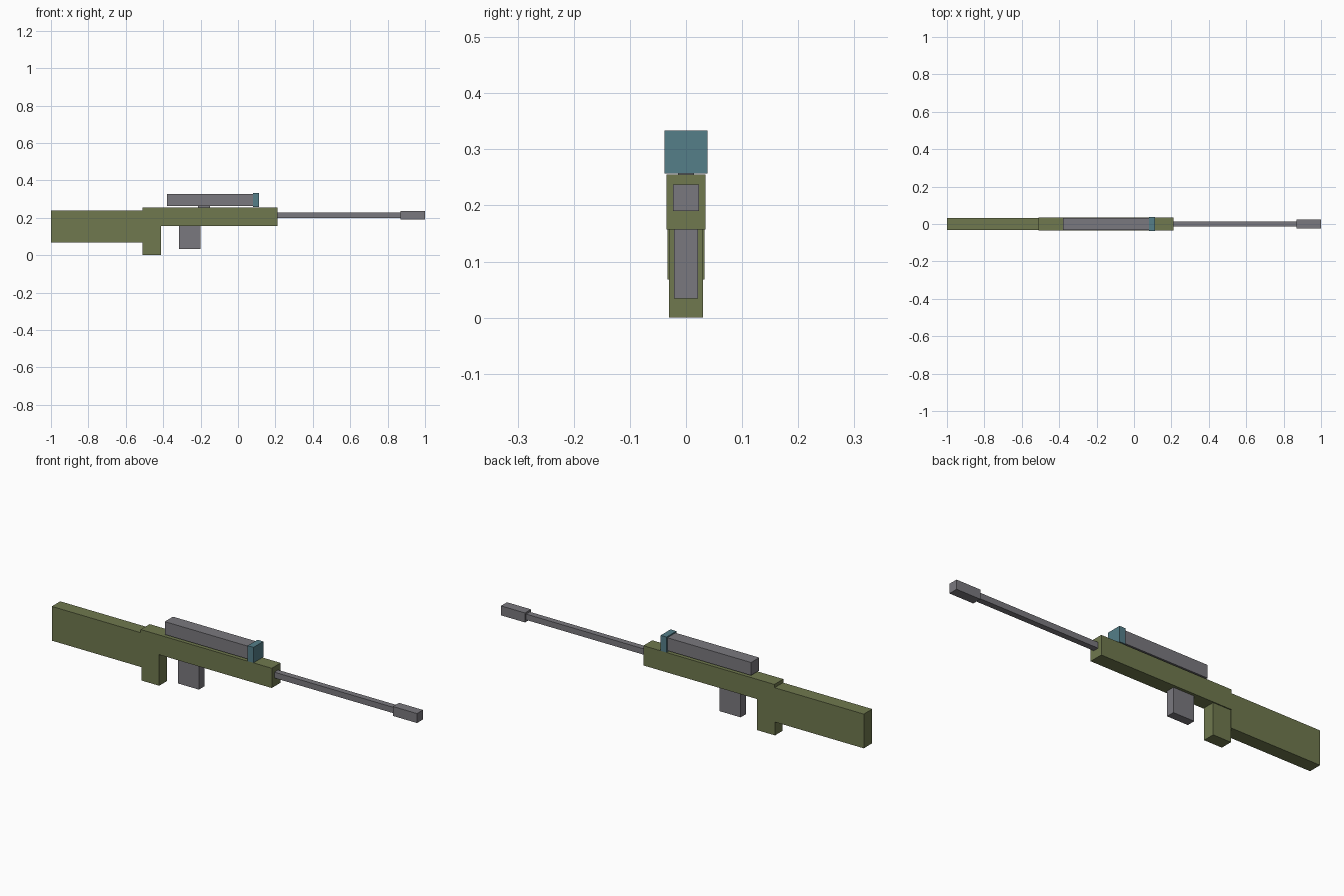
import bpy

cube = bpy.data.objects.get("Cube")
if cube:
    bpy.data.objects.remove(cube, do_unlink=True)


def material(name, rgb):
    mat = bpy.data.materials.new(name)
    mat.use_nodes = True
    colour = (*rgb, 1.0)
    mat.diffuse_color = colour
    mat.node_tree.nodes["Principled BSDF"].inputs["Base Color"].default_value = colour
    return mat


olive = material("olive green", (0.16, 0.19, 0.077))
grey = material("metal grey", (0.195, 0.19, 0.21))
teal = material("lens teal", (0.09, 0.21, 0.25))


def box(name, x, z, half_width, mat):
    """Box spanning x and z ranges, symmetric about y = 0."""
    centre = (sum(x) / 2, 0, sum(z) / 2)
    bpy.ops.mesh.primitive_cube_add(size=1, location=centre)
    obj = bpy.context.object
    obj.name = name
    obj.scale = (x[1] - x[0], 2 * half_width, z[1] - z[0])
    bpy.ops.object.transform_apply(location=False, rotation=False, scale=True)
    obj.data.materials.append(mat)
    return obj


# Body
box("receiver", (-0.51, 0.21), (0.157, 0.255), 0.035, olive)
box("stock", (-1.0, -0.508), (0.068, 0.238), 0.033, olive)
box("grip", (-0.51, -0.412), (0.0, 0.16), 0.03, olive)
box("magazine", (-0.315, -0.2), (0.034, 0.16), 0.021, grey)

# Barrel
box("barrel", (0.2, 0.87), (0.199, 0.228), 0.0145, grey)
box("muzzle", (0.868, 1.0), (0.19, 0.237), 0.0235, grey)

# Sight
box("scope_mount", (-0.215, -0.15), (0.25, 0.27), 0.014, grey)
box("scope", (-0.38, 0.085), (0.264, 0.328), 0.032, grey)
box("scope_lens", (0.08, 0.112), (0.257, 0.334), 0.0385, teal)
